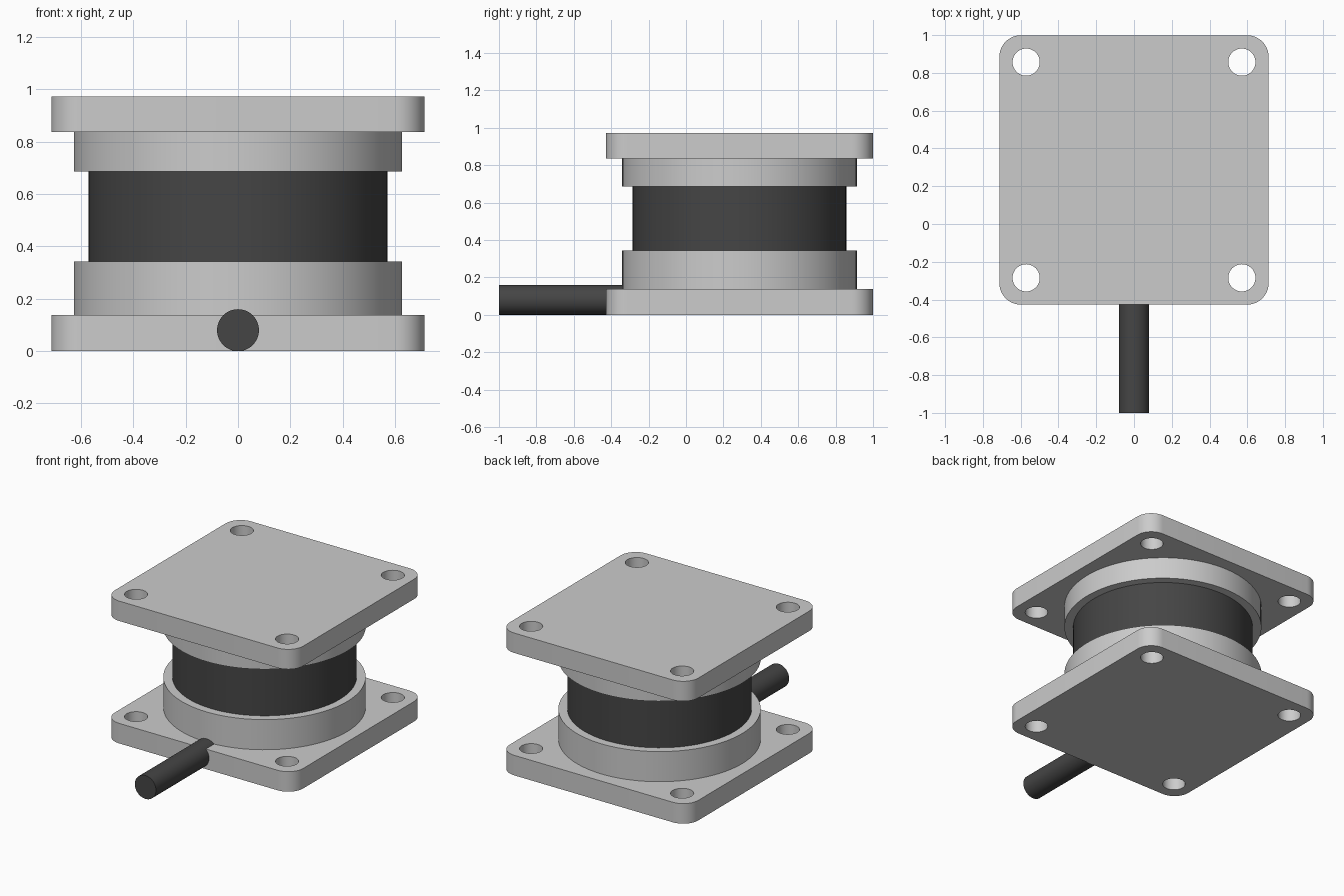
import bpy, math

if "Cube" in bpy.data.objects:
    bpy.data.objects.remove(bpy.data.objects["Cube"])

CY = 0.286          # centre of the body along y
HALF = 0.713        # half width of the square plates
HOLE = 0.571        # bolt hole offset from the centre

dark = bpy.data.materials.new("dark_rubber")
dark.diffuse_color = (0.06, 0.06, 0.06, 1)
dark.use_nodes = True
dark.node_tree.nodes["Principled BSDF"].inputs["Base Color"].default_value = dark.diffuse_color


def smooth(obj):
    bpy.ops.object.select_all(action='DESELECT')
    obj.select_set(True)
    bpy.context.view_layer.objects.active = obj
    bpy.ops.object.shade_smooth_by_angle(angle=math.radians(30))


def ring(cx, cy, r, n, start=0.0, sweep=2 * math.pi, closed=True):
    steps = n if closed else n - 1
    return [(cx + r * math.cos(start + sweep * i / steps),
             cy + r * math.sin(start + sweep * i / steps)) for i in range(n)]


def plate(name, z0, z1, corner=0.114):
    # Rounded square outline with four bolt holes, extruded as a 2D curve
    k = HALF - corner
    outline = []
    for i, (sx, sy) in enumerate([(1, 1), (-1, 1), (-1, -1), (1, -1)]):
        outline += ring(sx * k, sy * k, corner, 11, i * math.pi / 2, math.pi / 2, False)
    loops = [outline] + [ring(sx * HOLE, sy * HOLE, 0.072, 40)
                         for sx in (-1, 1) for sy in (-1, 1)]
    cu = bpy.data.curves.new(name, 'CURVE')
    cu.dimensions = '2D'
    cu.fill_mode = 'BOTH'
    cu.extrude = (z1 - z0) / 2
    for pts in loops:
        sp = cu.splines.new('POLY')
        sp.points.add(len(pts) - 1)
        for p, (x, y) in zip(sp.points, pts):
            p.co = (x, y, 0, 1)
        sp.use_cyclic_u = True
    obj = bpy.data.objects.new(name, cu)
    obj.location = (0, CY, (z0 + z1) / 2)
    bpy.context.collection.objects.link(obj)
    bpy.ops.object.select_all(action='DESELECT')
    obj.select_set(True)
    bpy.context.view_layer.objects.active = obj
    bpy.ops.object.convert(target='MESH')
    obj = bpy.context.object
    # Weld the caps to the walls
    bpy.ops.object.mode_set(mode='EDIT')
    bpy.ops.mesh.select_all(action='SELECT')
    bpy.ops.mesh.remove_doubles(threshold=0.0001)
    bpy.ops.mesh.normals_make_consistent(inside=False)
    bpy.ops.object.mode_set(mode='OBJECT')
    obj.name = name
    smooth(obj)


def cylinder(name, r, length, loc, rot=(0, 0, 0), mat=None, sides=96):
    bpy.ops.mesh.primitive_cylinder_add(vertices=sides, radius=r, depth=length,
                                        location=loc, rotation=rot)
    obj = bpy.context.object
    obj.name = name
    if mat:
        obj.data.materials.append(mat)
    smooth(obj)


def drum(name, r, z0, z1, mat=None):
    cylinder(name, r, z1 - z0, (0, CY, (z0 + z1) / 2), mat=mat)


# Mounting plates
plate("bottom_plate", 0.0, 0.137)
plate("top_plate", 0.837, 0.973)

# Round collars and the dark body between them
drum("bottom_collar", 0.627, 0.137, 0.343)
drum("top_collar", 0.627, 0.687, 0.837)
drum("body_drum", 0.571, 0.343, 0.687, dark)

# Cable leaving the front
cylinder("cable", 0.08, 0.68, (0, -0.66, 0.08), (math.pi / 2, 0, 0), dark, 48)
